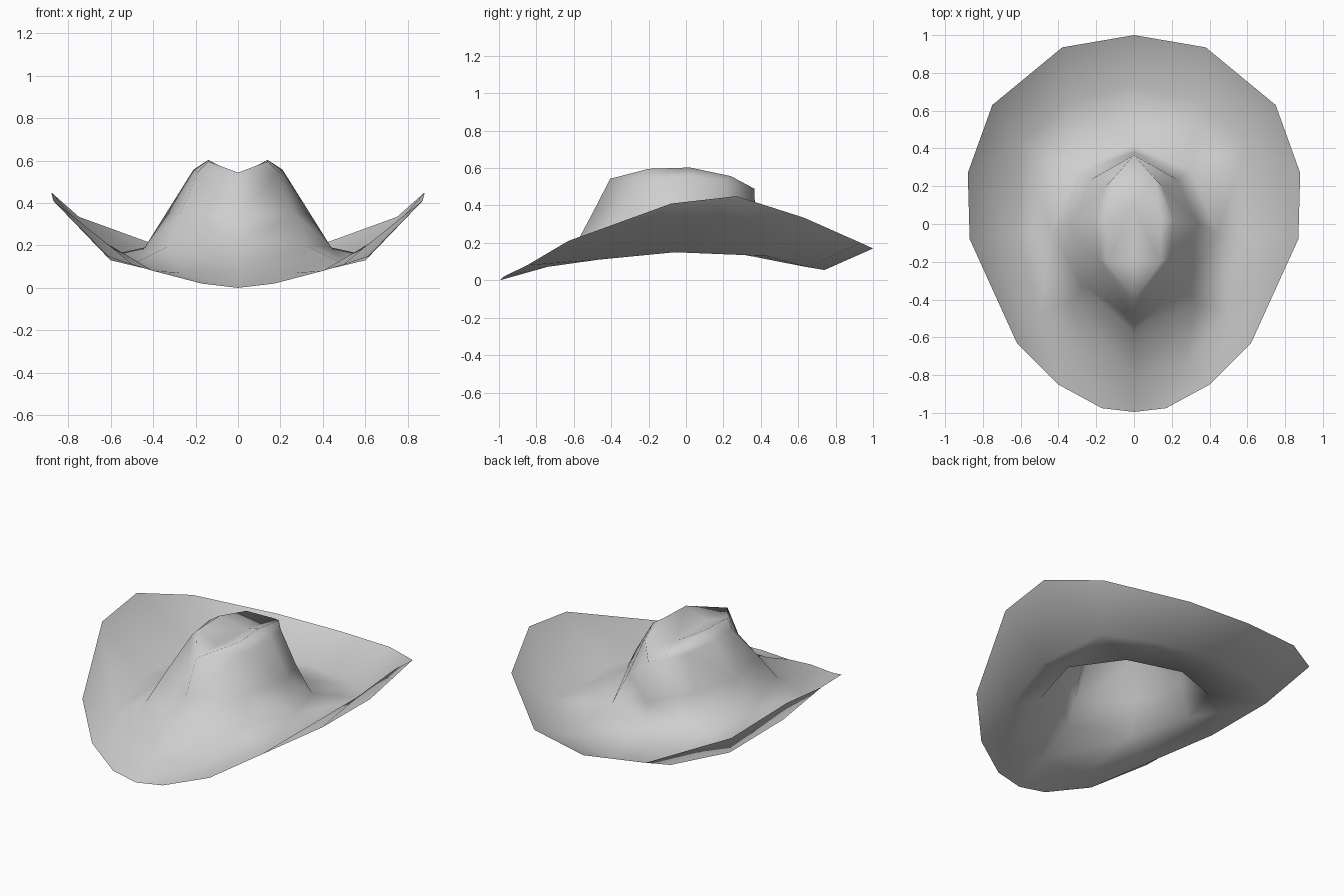
import bpy, bmesh

if "Cube" in bpy.data.objects:
    bpy.data.objects.remove(bpy.data.objects["Cube"], do_unlink=True)

# Felt colour
felt = bpy.data.materials.new("grey_felt")
felt.use_nodes = True
colour = (0.62, 0.62, 0.62, 1)
felt.diffuse_color = colour
felt.node_tree.nodes["Principled BSDF"].inputs["Base Color"].default_value = colour

# Half outlines, each running from the back centre to the front centre
back_tip, front_tip = (0, .365, .49), (0, -.405, .543)
brim_edge = [(0, 1, .17), (.38, .935, .2), (.75, .63, .335), (.88, .27, .45),
             (.87, -.08, .41), (.62, -.63, .21), (.4, -.85, .08),
             (.17, -.975, .02), (0, -.995, 0)]
brim_fold = [(0, .74, .055), (.35, .65, .07), (.6, .43, .13), (.62, -.06, .15),
             (.5, -.47, .11), (.27, -.74, .072), (0, -.8, .085)]
crown_base = [(0, .42, .115), (.3, .29, .14), (.44, -.05, .19),
              (.33, -.42, .195), (0, -.58, .21)]
crown_wall = [(0, .375, .26), (.23, .235, .32), (.34, 0, .35),
              (.27, -.32, .35), (0, -.51, .34)]
crown_shoulder = [back_tip, (.15, .2, .53), (.21, .02, .557),
                  (.19, -.18, .546), front_tip]
crown_ridge = [back_tip, (.11, .24, .557), (.14, .02, .603),
               (.14, -.2, .596), front_tip]
crown_crease = [back_tip, (0, .1, .53), (0, -.2, .54), front_tip]


def progress(chain, i):
    """How far point i lies along its outline, from back to front."""
    start, end = chain[0][1], chain[-1][1]
    return (start - chain[i][1]) / (start - end)


def strip(bm, verts, outer, inner):
    """Fill the band between two outlines with triangles."""
    i = j = 0
    while i < len(outer) - 1 or j < len(inner) - 1:
        step_outer = j == len(inner) - 1 or (
            i < len(outer) - 1 and progress(outer, i + 1) <= progress(inner, j + 1))
        tri = [outer[i], inner[j], outer[i + 1] if step_outer else inner[j + 1]]
        if len(set(tri)) == len(tri):
            bm.faces.new([verts[p] for p in tri])
        if step_outer:
            i += 1
        else:
            j += 1


def build_half_loft(name, chains):
    bm = bmesh.new()
    verts = {}
    for chain in chains:
        for p in chain:
            if p not in verts:
                verts[p] = bm.verts.new(p)
    for outer, inner in zip(chains, chains[1:]):
        strip(bm, verts, outer, inner)
    # Mirror the half across the centre plane
    bmesh.ops.mirror(bm, geom=bm.verts[:] + bm.edges[:] + bm.faces[:],
                     axis='X', merge_dist=0.001)
    bmesh.ops.recalc_face_normals(bm, faces=bm.faces[:])
    if sum(f.normal.z * f.calc_area() for f in bm.faces) < 0:
        bmesh.ops.reverse_faces(bm, faces=bm.faces[:])
    for face in bm.faces:
        face.smooth = True
    mesh = bpy.data.meshes.new(name)
    bm.to_mesh(mesh)
    bm.free()
    mesh.materials.append(felt)
    bpy.context.collection.objects.link(bpy.data.objects.new(name, mesh))


# Brim and crown are one continuous sheet, so shading flows across the join
build_half_loft("hat", [brim_edge, brim_fold, crown_base, crown_wall,
                        crown_shoulder, crown_ridge, crown_crease])
